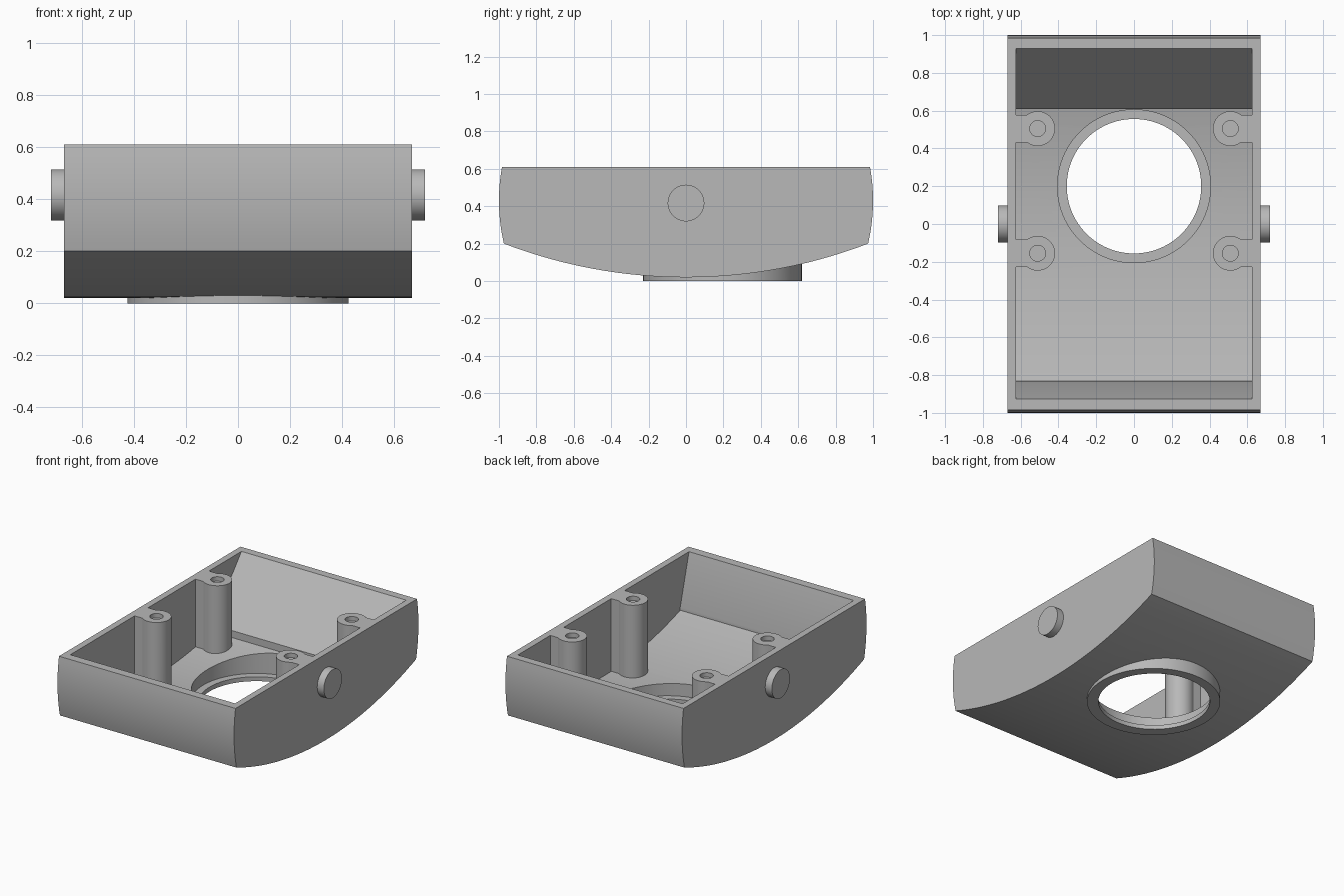
import bpy, bmesh
from math import sqrt, radians
from mathutils import Matrix

if "Cube" in bpy.data.objects:
    bpy.data.objects.remove(bpy.data.objects["Cube"])

grey = bpy.data.materials.new("plain_grey")
grey.use_nodes = True
grey.diffuse_color = (0.48, 0.48, 0.48, 1)
grey.node_tree.nodes["Principled BSDF"].inputs["Base Color"].default_value = (0.48, 0.48, 0.48, 1)

TOP, HALF_WIDTH, INNER = 0.61, 0.67, 0.625
ARC_CENTRE, ARC_OUT, ARC_IN = 2.74, 2.72, 2.63


def arc_z(y, radius):
    return ARC_CENTRE - sqrt(radius * radius - y * y)


def steps(a, b, n):
    return [a + (b - a) * i / n for i in range(n + 1)]


def finish(name, bm):
    bmesh.ops.recalc_face_normals(bm, faces=bm.faces)
    mesh = bpy.data.meshes.new(name)
    bm.to_mesh(mesh)
    bm.free()
    mesh.materials.append(grey)
    obj = bpy.data.objects.new(name, mesh)
    bpy.context.collection.objects.link(obj)
    return obj


def prism(name, outline, x0, x1):
    """Side outline (y, z) pulled out across the width."""
    bm = bmesh.new()
    face = bm.faces.new([bm.verts.new((x0, y, z)) for y, z in outline])
    ext = bmesh.ops.extrude_face_region(bm, geom=[face])["geom"]
    verts = [g for g in ext if isinstance(g, bmesh.types.BMVert)]
    bmesh.ops.translate(bm, verts=verts, vec=(x1 - x0, 0, 0))
    return finish(name, bm)


def cylinder(name, x, y, z0, z1, radius, sides=48):
    bm = bmesh.new()
    bmesh.ops.create_cone(bm, cap_ends=True, segments=sides, radius1=radius, radius2=radius,
                          depth=z1 - z0, matrix=Matrix.Translation((x, y, (z0 + z1) / 2)))
    return finish(name, bm)


def combine(target, tool, operation):
    """Apply a boolean and discard the tool."""
    mod = target.modifiers.new("bool", 'BOOLEAN')
    mod.operation, mod.solver, mod.object = operation, 'EXACT', tool
    bpy.context.view_layer.update()
    result = bpy.data.meshes.new_from_object(
        target.evaluated_get(bpy.context.evaluated_depsgraph_get()))
    target.modifiers.clear()
    target.data = result
    bpy.data.objects.remove(tool)


def smooth(obj):
    bpy.ops.object.select_all(action='DESELECT')
    obj.select_set(True)
    bpy.context.view_layer.objects.active = obj
    bpy.ops.object.shade_smooth_by_angle(angle=radians(25))


# Outer shell: bulged ends and a shallow curved underside
end = [(1 - 0.5 * (z - 0.43) ** 2, z) for z in steps(TOP, 0.2, 12)]
edge = end[-1][0]
under = [(y, arc_z(y, ARC_OUT)) for y in steps(edge, -edge, 40)]
outline = end[:-1] + under + [(-y, z) for y, z in reversed(end[:-1])]
housing = prism("housing", outline, -HALF_WIDTH, HALF_WIDTH)

# Boss under the round opening
combine(housing, cylinder("boss", 0, 0.195, 0, 0.1, 0.425, 96), 'UNION')

# Cavity: sloped end walls with small steps onto the curved floor
floor = [(y, arc_z(y, ARC_IN)) for y in steps(-0.83, 0.61, 32)]
cavity = [(-0.95, 0.70), (-0.83, 0.265)] + floor + [(0.61, 0.23), (1.006, 0.70)]
combine(housing, prism("cavity", cavity, -INNER, INNER), 'DIFFERENCE')

# Screw posts, each joined to the side wall by a web
for side in (-1, 1):
    for y in (0.505, -0.155):
        base = arc_z(y, ARC_IN) - 0.04
        x = side * 0.51
        combine(housing, cylinder("post", x, y, base, TOP, 0.092), 'UNION')
        a, b = y - 0.073, y + 0.073
        web = prism("web", [(a, base), (b, base), (b, TOP), (a, TOP)], x, side * 0.65)
        combine(housing, web, 'UNION')
        combine(housing, cylinder("screw_hole", x, y, TOP - 0.03, 0.7, 0.042, 32), 'DIFFERENCE')

# Round opening with a retaining ledge
combine(housing, cylinder("recess", 0, 0.2, 0.03, 0.4, 0.405, 96), 'DIFFERENCE')
combine(housing, cylinder("opening", 0, 0.2, -0.1, 0.4, 0.356, 96), 'DIFFERENCE')
smooth(housing)

# Pivot pins on both sides
for name, side in (("left_pin", 1), ("right_pin", -1)):
    pin = cylinder(name, 0, 0, 0.64, 0.72, 0.098)
    pin.data.transform(Matrix.Translation((0, 0, 0.417)) @ Matrix.Rotation(side * radians(90), 4, 'Y'))
    smooth(pin)
